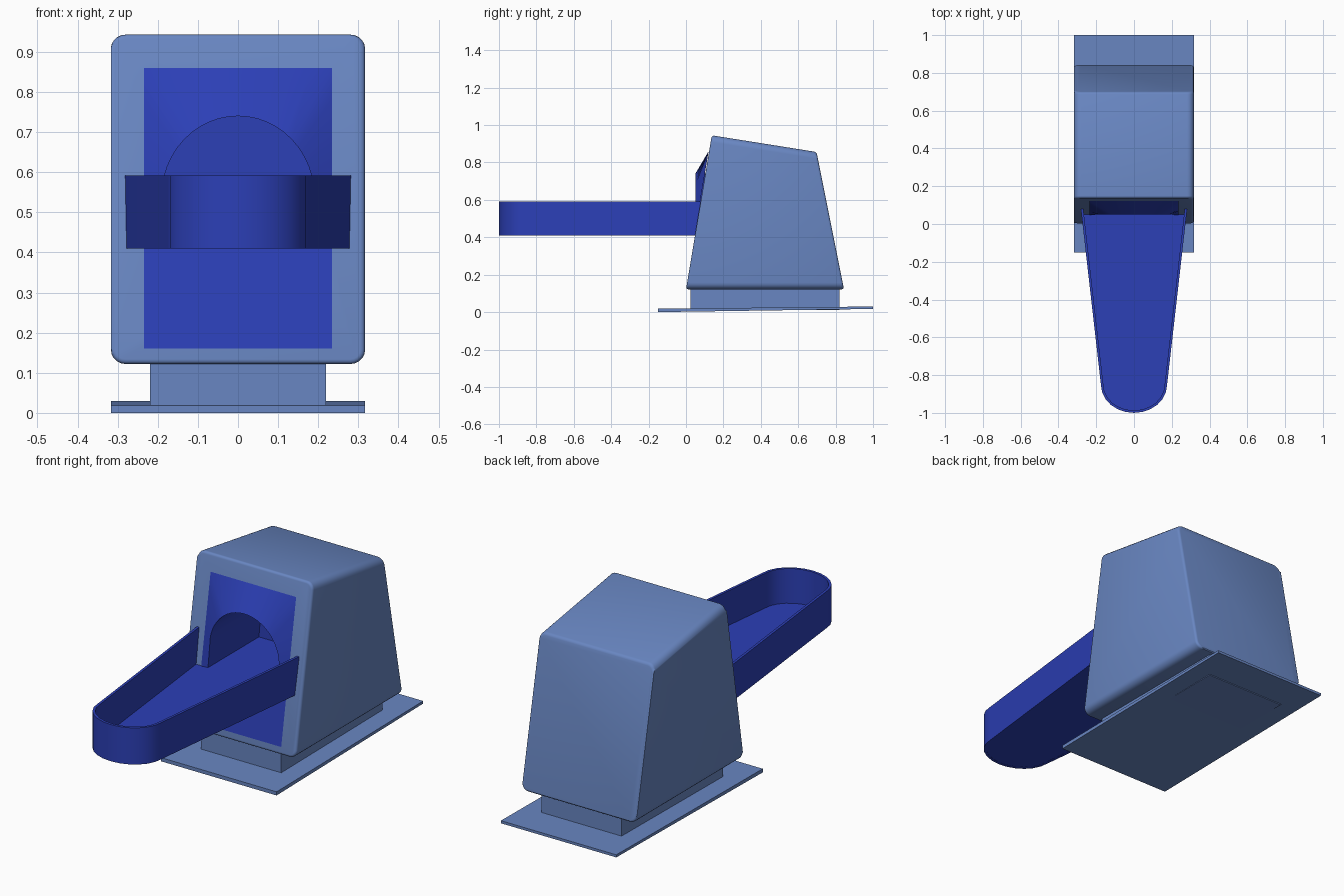
import bpy, bmesh, math

if "Cube" in bpy.data.objects:
    bpy.data.objects.remove(bpy.data.objects["Cube"])


def material(name, rgb):
    m = bpy.data.materials.new(name)
    m.diffuse_color = (*rgb, 1)
    m.use_nodes = True
    m.node_tree.nodes["Principled BSDF"].inputs["Base Color"].default_value = m.diffuse_color
    return m


SHELL = material("slate_blue", (0.14, 0.24, 0.54))
BLUE = material("deep_blue", (0.025, 0.05, 0.47))


def finish(name, bm, mat, smooth=0):
    bmesh.ops.recalc_face_normals(bm, faces=bm.faces)
    me = bpy.data.meshes.new(name)
    bm.to_mesh(me)
    bm.free()
    ob = bpy.data.objects.new(name, me)
    bpy.context.collection.objects.link(ob)
    if mat:
        me.materials.append(mat)
    if smooth:
        smooth_object(ob, smooth)
    return ob


def smooth_object(ob, angle):
    bpy.ops.object.select_all(action='DESELECT')
    ob.select_set(True)
    bpy.context.view_layer.objects.active = ob
    bpy.ops.object.shade_smooth_by_angle(angle=math.radians(angle))


def bridge(bm, rows, closed=False):
    """Skin quads between successive rows of points."""
    vs = [[bm.verts.new(p) for p in row] for row in rows]
    n = len(vs[0])
    for a, b in zip(vs, vs[1:]):
        for i in range(n if closed else n - 1):
            j = (i + 1) % n
            bm.faces.new((a[i], a[j], b[j], b[i]))
    return vs


def prism_x(profile, half):
    """Extrude a (y, z) profile across x."""
    bm = bmesh.new()
    vs = bridge(bm, [[(x, y, z) for y, z in profile] for x in (-half, half)], True)
    for loop in vs:
        bm.faces.new(loop)
    return bm


# base plate, slightly raised at the back, and neck
finish("base_plate", prism_x([(-0.15, 0), (1, 0.017), (1, 0.03), (-0.15, 0.018)], 0.317), SHELL)
finish("neck", prism_x([(0.025, 0.01), (0.82, 0.01), (0.82, 0.14), (0.025, 0.14)], 0.22), SHELL)

# tapered housing: wide rounding along its length, tighter around front and back
bm = prism_x([(0, 0.122), (0.845, 0.122), (0.698, 0.856), (0.138, 0.945)], 0.317)
lengthwise = [e for e in bm.edges
              if abs(e.verts[0].co.y - e.verts[1].co.y) > 0.4]
bmesh.ops.bevel(bm, geom=lengthwise, offset=0.036, segments=5, profile=0.5, affect='EDGES')
bm.normal_update()
rims = [e for e in bm.edges if len(e.link_faces) == 2
        and abs(e.verts[0].co.y - e.verts[1].co.y) < 0.3
        and e.calc_face_angle(0) > 0.6]
bmesh.ops.bevel(bm, geom=rims, offset=0.012, segments=3, profile=0.5, affect='EDGES')
housing = finish("housing", bm, SHELL)

# arch outline (x, z) of the mouth and matching points on the panel border
FLOOR, SPRING, N = 0.42, 0.54, 24


def arch(grow=0):
    arc = [((0.19 + grow) * math.cos(math.pi * i / N),
            SPRING + (0.2 + grow) * math.sin(math.pi * i / N)) for i in range(N + 1)]
    return [(0.2 + grow, FLOOR - grow)] + arc + [(-0.2 - grow, FLOOR - grow)]


def border():
    pts = [(0.235, FLOOR)]
    for i in range(N + 1):
        c, s = math.cos(math.pi * i / N), math.sin(math.pi * i / N)
        k = max(abs(c), abs(s))
        pts.append((0.235 * c / k, SPRING + 0.32 * s / k))
    return pts + [(-0.235, FLOOR)]


def face_y(z):
    return 0.138 * (z - 0.122) / 0.823 - 0.003


# cut the mouth into the housing
bm = bmesh.new()
for loop in bridge(bm, [[(x, y, z) for x, z in arch(0.004)] for y in (-0.1, 0.455)], True):
    bm.faces.new(loop)
cutter = finish("mouth_cutter", bm, None)
mod = housing.modifiers.new("mouth", 'BOOLEAN')
mod.operation, mod.solver, mod.object = 'DIFFERENCE', 'EXACT', cutter
bpy.context.view_layer.objects.active = housing
bpy.ops.object.modifier_apply(modifier=mod.name)
bpy.data.objects.remove(cutter)
smooth_object(housing, 35)

# blue chamber behind the mouth
bm = bmesh.new()
rows = bridge(bm, [[(x, y, z) for x, z in arch()] for y in (0.05, 0.45)], True)
bm.faces.new(rows[1])
finish("chamber", bm, BLUE, 35)

# hood blending from the arch out to the rectangular panel border
bm = bmesh.new()
bridge(bm, [[(x, 0.05, z) for x, z in arch()],
            [(x, face_y(z), z) for x, z in border()]])
finish("mouth_hood", bm, BLUE, 50)

# flat front panel below the mouth
bm = bmesh.new()
bridge(bm, [[(x, face_y(z), z) for x in (-0.235, 0.235)] for z in (0.16, FLOOR)])
finish("front_panel", bm, BLUE)


# tray outline: tapering sides with a rounded tip
def outline(inset, back):
    a, b = 0.175 - inset, 0.148 - inset
    arc = [(a * math.cos(math.pi * i / 12), -0.852 - b * math.sin(math.pi * i / 12))
           for i in range(13)]
    return [(0.282 - inset, back)] + arc + [(-0.282 + inset, back)]


bm = bmesh.new()
outer, inner = outline(0, 0.085), outline(0.013, 0.085)
section = [(outer, 0.41), (outer, 0.592), (inner, 0.592), (inner, 0.41), (outer, 0.41)]
rows = bridge(bm, [[(x, y, z) for x, y in pts] for pts, z in section])
for end in (0, -1):
    bm.faces.new([r[end] for r in rows[:4]])
bmesh.ops.remove_doubles(bm, verts=bm.verts, dist=1e-5)
finish("tray_wall", bm, BLUE, 35)

bm = bmesh.new()
for loop in bridge(bm, [[(x, y, z) for x, y in outline(0.008, 0.06)] for z in (0.411, FLOOR)], True):
    bm.faces.new(loop)
finish("tray_floor", bm, BLUE)
